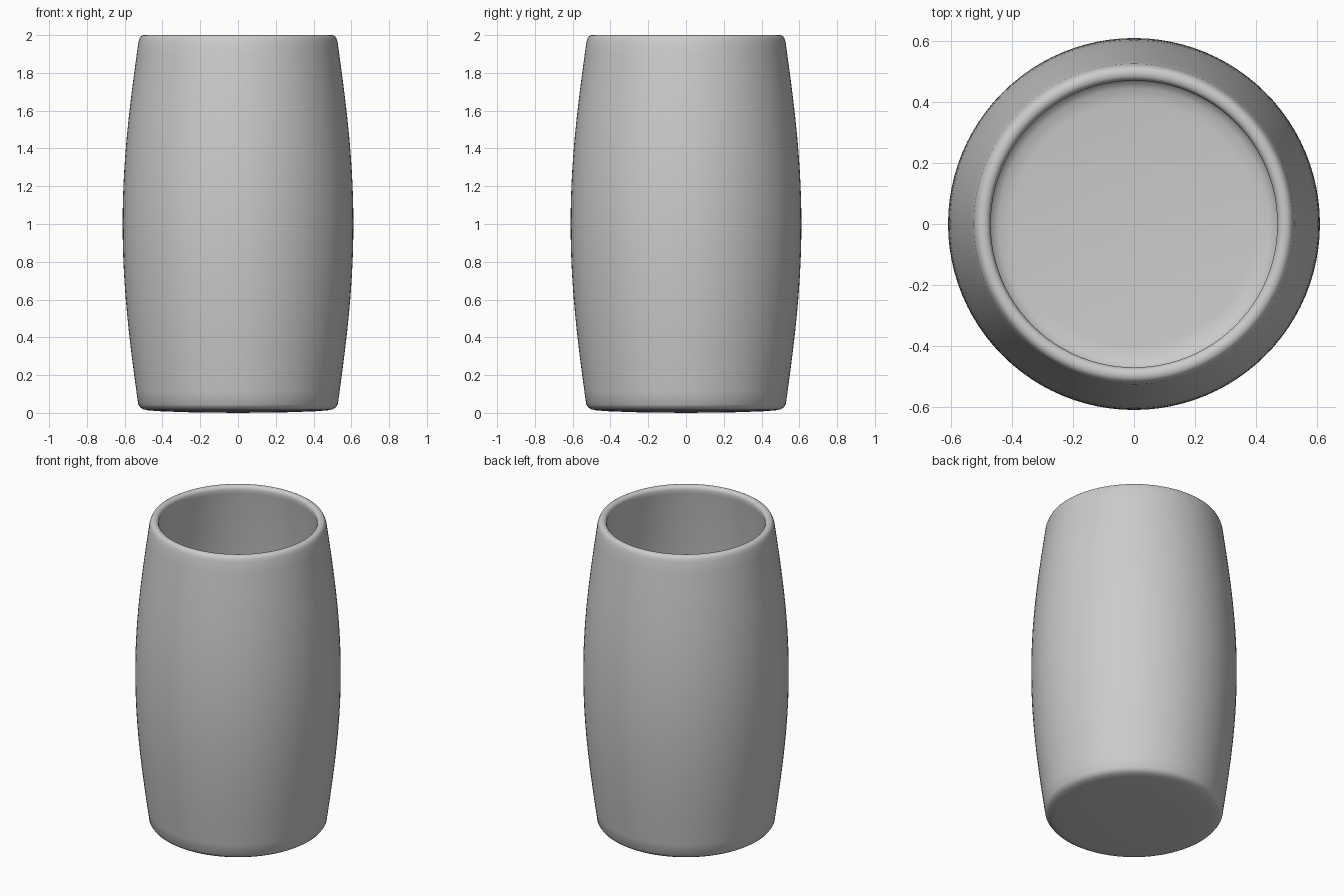
import bpy, bmesh, math

if "Cube" in bpy.data.objects:
    bpy.data.objects.remove(bpy.data.objects["Cube"])

SEGS = 96
N = 28

def outer_r(z):
    # barrel bulge: narrow at both ends, widest at mid height
    return 0.522 + 0.089 * math.sin(math.pi * z / 2)

# Profile from the bottom centre, up the outside, over the rim, down the inside
profile = [(0.0, 0.0), (0.25, 0.003), (0.40, 0.008), (0.47, 0.013), (0.502, 0.019), (0.517, 0.029)]
for i in range(N + 1):
    z = 0.045 + (1.965 - 0.045) * i / N
    profile.append((outer_r(z), z))
profile += [(0.521, 1.982), (0.515, 1.993), (0.505, 1.999), (0.495, 2.0),
            (0.484, 1.998), (0.476, 1.991), (0.471, 1.978)]
for i in range(N + 1):
    z = 1.95 + (0.09 - 1.95) * i / N
    profile.append((outer_r(z) - 0.053, z))
profile += [(0.465, 0.068), (0.445, 0.056), (0.40, 0.05), (0.0, 0.05)]

# Cup body: spin the profile around z
bm = bmesh.new()
rings = []
for r, z in profile:
    if r == 0:
        rings.append([bm.verts.new((0, 0, z))])
    else:
        rings.append([bm.verts.new((r * math.cos(a), r * math.sin(a), z))
                      for a in (2 * math.pi * k / SEGS for k in range(SEGS))])
for a, b in zip(rings, rings[1:]):
    for k in range(SEGS):
        j = (k + 1) % SEGS
        if len(a) == 1:
            bm.faces.new((a[0], b[j], b[k]))
        elif len(b) == 1:
            bm.faces.new((a[k], a[j], b[0]))
        else:
            bm.faces.new((a[k], a[j], b[j], b[k]))
bmesh.ops.recalc_face_normals(bm, faces=bm.faces)
for f in bm.faces:
    f.smooth = True
mesh = bpy.data.meshes.new("cup_body")
bm.to_mesh(mesh)
bm.free()
cup = bpy.data.objects.new("cup_body", mesh)
bpy.context.collection.objects.link(cup)

# Plain grey material
mat = bpy.data.materials.new("light_grey")
mat.diffuse_color = (0.6, 0.6, 0.6, 1)
mat.use_nodes = True
mat.node_tree.nodes["Principled BSDF"].inputs["Base Color"].default_value = mat.diffuse_color
mesh.materials.append(mat)
